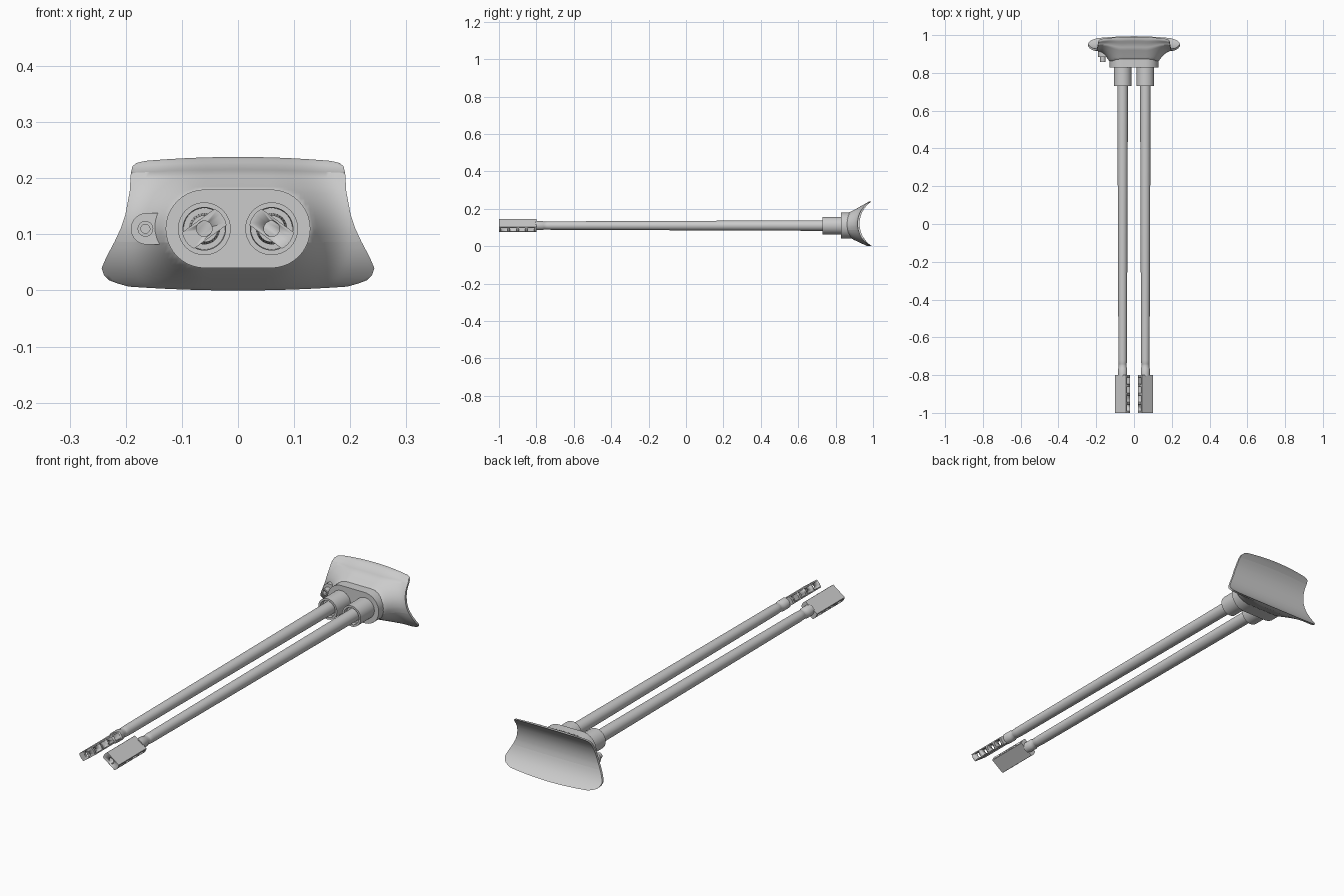
import bpy, bmesh, math
from mathutils import Vector, Matrix

if "Cube" in bpy.data.objects:
    bpy.data.objects.remove(bpy.data.objects["Cube"])

BX, BZ = 0.06, 0.11            # barrel axis offset and height

grey = bpy.data.materials.new("plain_grey")
grey.diffuse_color = (0.6, 0.6, 0.6, 1)
grey.use_nodes = True
grey.node_tree.nodes["Principled BSDF"].inputs["Base Color"].default_value = grey.diffuse_color


def finish(name, bm, angle=35):
    bmesh.ops.recalc_face_normals(bm, faces=bm.faces)
    me = bpy.data.meshes.new(name)
    bm.to_mesh(me)
    bm.free()
    ob = bpy.data.objects.new(name, me)
    bpy.context.collection.objects.link(ob)
    me.materials.append(grey)
    bpy.ops.object.select_all(action='DESELECT')
    ob.select_set(True)
    bpy.context.view_layer.objects.active = ob
    bpy.ops.object.shade_smooth_by_angle(angle=math.radians(angle))
    return ob


def lathe(name, profile, x, z, sides=32):
    """Revolve (radius, y) points about an axis parallel to y."""
    bm = bmesh.new()
    rings = []
    for r, y in profile:
        if r == 0:
            rings.append([bm.verts.new((x, y, z))] * sides)
        else:
            rings.append([bm.verts.new((x + r * math.cos(2 * math.pi * i / sides), y,
                                        z + r * math.sin(2 * math.pi * i / sides)))
                          for i in range(sides)])
    for a, b in zip(rings, rings[1:]):
        for i in range(sides):
            j = (i + 1) % sides
            quad = list(dict.fromkeys((a[i], a[j], b[j], b[i])))
            bm.faces.new(quad)
    return finish(name, bm)


def prism(name, outline, y0, y1):
    """Extrude an (x, z) outline along y."""
    bm = bmesh.new()
    a = [bm.verts.new((x, y0, z)) for x, z in outline]
    b = [bm.verts.new((x, y1, z)) for x, z in outline]
    bm.faces.new(a)
    bm.faces.new(b)
    for i in range(len(a)):
        j = (i + 1) % len(a)
        bm.faces.new((a[i], a[j], b[j], b[i]))
    return finish(name, bm)


def cut(ob, cutter):
    mod = ob.modifiers.new("cut", 'BOOLEAN')
    mod.object = cutter
    mod.solver = 'EXACT'
    cutter.hide_render = True
    cutter.hide_viewport = True
    bpy.context.view_layer.objects.active = ob
    bpy.ops.object.modifier_apply(modifier=mod.name)
    bpy.data.objects.remove(cutter, do_unlink=True)


def arc(cx, cz, r, a0, a1, n):
    return [(cx + r * math.cos(math.radians(a0 + (a1 - a0) * i / n)),
             cz + r * math.sin(math.radians(a0 + (a1 - a0) * i / n))) for i in range(n + 1)]


def stadium(half, r, n=20):
    return arc(half, BZ, r, -90, 90, n) + arc(-half, BZ, r, 90, 270, n)


# Barrels, collars and muzzle brakes, mirrored left and right
for side, label in ((-1, "left"), (1, "right")):
    x = side * BX
    lathe(label + "_barrel",
          [(0, -0.79), (0.017, -0.79), (0.017, -0.755), (0.021, -0.745), (0.0225, -0.72),
           (0.028, 0.72), (0.028, 0.80)], x, BZ)
    lathe(label + "_barrel_ring",
          [(0.017, -0.805), (0.024, -0.805), (0.024, -0.765), (0.021, -0.76), (0.021, -0.745)], x, BZ)
    lathe(label + "_collar",
          [(0.027, 0.75), (0.037, 0.75), (0.038, 0.73), (0.047, 0.73), (0.047, 0.84)], x, BZ, 40)

    # Brake: round body trimmed by two tilted flats, with four through slots and a bore
    half = math.degrees(math.asin(0.018 / 0.04))
    tilt = -36 if side > 0 else 36
    outline = arc(x, BZ, 0.04, tilt - half, tilt + half, 8) + \
        arc(x, BZ, 0.04, tilt + 180 - half, tilt + 180 + half, 8)
    brake = prism(label + "_muzzle_brake", outline, -1.0, -0.8)
    for i in range(4):
        bm = bmesh.new()
        bmesh.ops.create_cube(bm, size=1, matrix=Matrix.Translation((x, -0.972 + i * 0.0475, BZ))
                              @ Matrix.Rotation(math.radians(-tilt), 4, 'Y')
                              @ Matrix.Diagonal((0.12, 0.034, 0.026, 1)))
        cut(brake, finish("slot_cutter", bm))
    cut(brake, prism("bore_cutter", arc(x, BZ, 0.014, 0, 345, 23), -1.02, -0.83))

# Rounded block that carries both barrels
prism("mount_block", stadium(0.059, 0.07), 0.828, 0.925)

# Curved shield: a thin concave plate whose front swells up to the block
WIDTHS = [(0.0, 0.195), (0.006, 0.215), (0.012, 0.23), (0.022, 0.239), (0.035, 0.243),
          (0.055, 0.235), (0.085, 0.22), (0.11, 0.209), (0.135, 0.201), (0.18, 0.193),
          (0.215, 0.191), (0.228, 0.188), (0.234, 0.181), (0.238, 0.165)]


def half_width(z):
    for (z0, w0), (z1, w1) in zip(WIDTHS, WIDTHS[1:]):
        if z <= z1:
            return w0 + (w1 - w0) * (z - z0) / (z1 - z0)
    return WIDTHS[-1][1]


def rear_y(z):
    return 1.07 - math.sqrt(max(0.142 ** 2 - (z - 0.12) ** 2, 0))


def front_y(x, z):
    d = max(math.hypot(max(abs(x) - 0.059, 0), z - BZ) - 0.07, 0)
    swell = 0.058 * max(1 - d / 0.075, 0) ** 2
    return rear_y(z) - 0.011 - swell


levels = sorted({z for z, _ in WIDTHS} | {0.045 + 0.01 * i for i in range(18)})
cols = 56
bm = bmesh.new()
front, rear = [], []
for z in levels:
    w = half_width(z)
    f_row, r_row = [], []
    for c in range(cols + 1):
        u = 2 * c / cols - 1
        px = w * u
        pz = z + 0.007 * u * u * (1 - 2 * z / 0.238)    # bowed top and bottom edges
        f_row.append(bm.verts.new((px, front_y(px, pz), pz)))
        r_row.append(bm.verts.new((px, rear_y(pz), pz)))
    front.append(f_row)
    rear.append(r_row)
for grid in (front, rear):
    for a, b in zip(grid, grid[1:]):
        for c in range(cols):
            bm.faces.new((a[c], a[c + 1], b[c + 1], b[c]))
for k in (0, -1):
    for c in range(cols):
        bm.faces.new((front[k][c], front[k][c + 1], rear[k][c + 1], rear[k][c]))
    for r in range(len(levels) - 1):
        bm.faces.new((front[r][k], front[r + 1][k], rear[r + 1][k], rear[r][k]))
finish("shield", bm, 50)

# Side port: rounded ear, link to the block and a short hollow tube
ear = arc(-0.163, BZ, 0.028, 90, 270, 16) + [(-0.135, BZ - 0.028), (-0.12, BZ - 0.022),
                                             (-0.12, BZ + 0.022), (-0.135, BZ + 0.028)]
prism("port_ear", ear, 0.885, 0.925)
lathe("port_tube", [(0, 0.88), (0.008, 0.88), (0.008, 0.857), (0.014, 0.857), (0.014, 0.90)],
      -0.165, BZ, 20)
